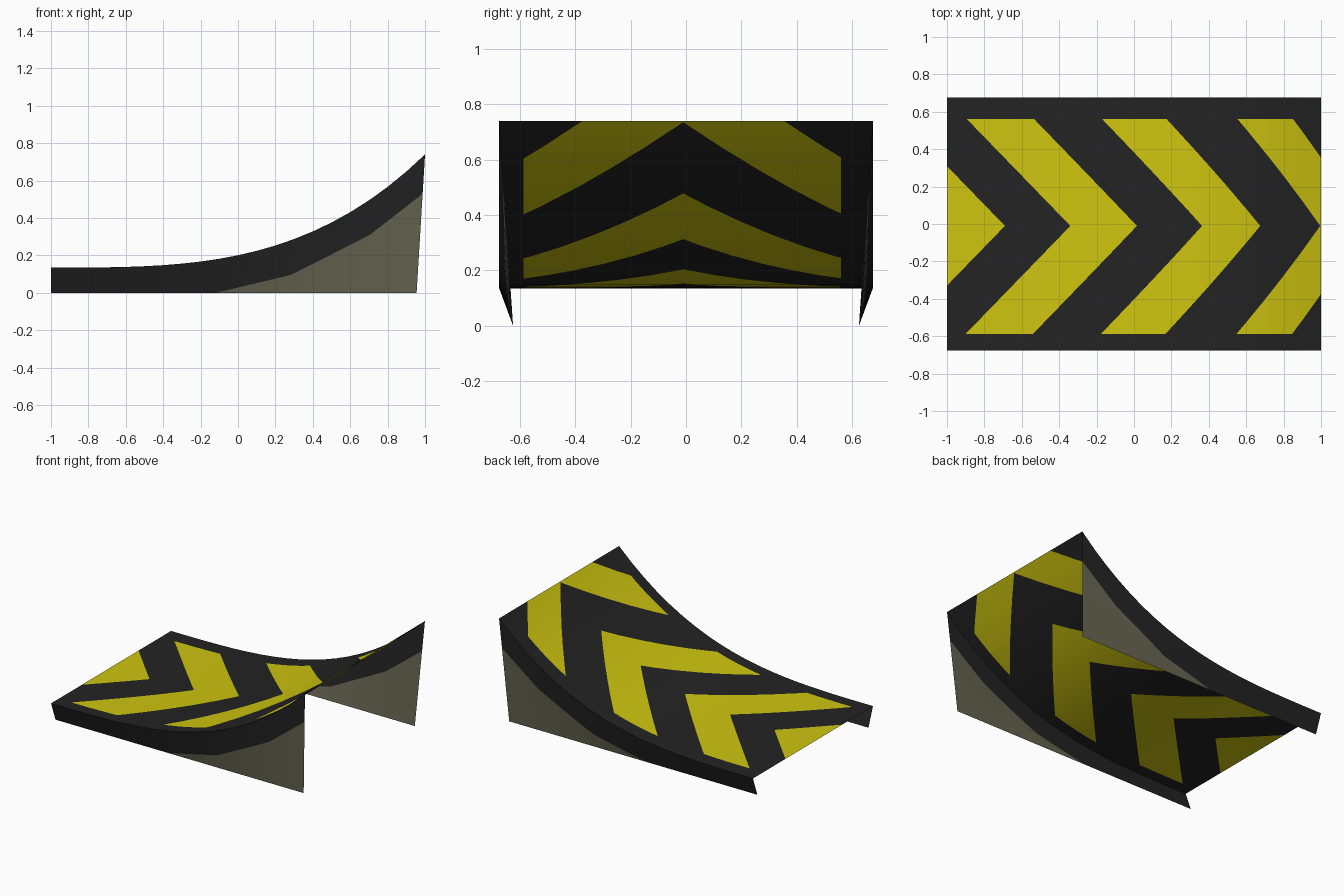
import bpy, bmesh, math
from mathutils import Vector

if "Cube" in bpy.data.objects:
    bpy.data.objects.remove(bpy.data.objects["Cube"])


def material(name, rgb):
    m = bpy.data.materials.new(name)
    m.diffuse_color = (*rgb, 1)
    m.use_nodes = True
    m.node_tree.nodes["Principled BSDF"].inputs["Base Color"].default_value = m.diffuse_color
    return m


black = material("black rubber", (0.017, 0.017, 0.017))
yellow = material("warning yellow", (0.62, 0.56, 0.005))
grey = material("olive grey", (0.135, 0.13, 0.083))

HALF = 0.675          # half width of the deck
FOOT = 0.625          # half width at the ground


def height(x):
    return 0.135 + 0.605 * max(0, (x + 1) / 2) ** 3.2


# Arc length table: painted chevrons are straight when the deck is unrolled
N = 400
xs = [-1 + 2 * i / N for i in range(N + 1)]
arc = [-1.0]
for a, b in zip(xs, xs[1:]):
    arc.append(arc[-1] + math.hypot(b - a, height(b) - height(a)))


def lerp_table(v, src, dst):
    if v <= src[0]:
        return dst[0]
    for i in range(len(src) - 1):
        if v <= src[i + 1]:
            f = (v - src[i]) / (src[i + 1] - src[i])
            return dst[i] + f * (dst[i + 1] - dst[i])
    return dst[-1]


STATIONS = sorted([-1 + i * 0.1 for i in range(21)] + [0.72])


def finish(bm, name, mats):
    me = bpy.data.meshes.new(name)
    bm.to_mesh(me)
    bm.free()
    for m in mats:
        me.materials.append(m)
    for p in me.polygons:
        p.use_smooth = True
    ob = bpy.data.objects.new(name, me)
    bpy.context.collection.objects.link(ob)
    return ob


# Deck: flat unrolled sheet, cut along the chevrons, then bent to the curve
MID, Y0, Y1, SLOPE = -0.01, -0.588, 0.561, 0.97
TIPS = [-0.69, -0.34, 0.02, 0.385, 0.738, 1.15, 1.51]
bm = bmesh.new()
bm.faces.new([bm.verts.new(c) for c in
              ((-1, -HALF, 0), (arc[-1], -HALF, 0), (arc[-1], HALF, 0), (-1, HALF, 0))])


def cut(co, no, keep=lambda c: True):
    faces = [f for f in bm.faces if keep(f.calc_center_median())]
    geom = faces + list({e for f in faces for e in f.edges}) + list({v for f in faces for v in f.verts})
    bmesh.ops.bisect_plane(bm, geom=geom, dist=1e-5, plane_co=co, plane_no=no)


for y in (Y0, MID, Y1):
    cut((0, y, 0), (0, 1, 0))
for tip in TIPS:
    for side in (-1, 1):
        cut((tip, MID, 0), (1, side * SLOPE, 0),
            lambda c: Y0 < c.y < Y1 and (c.y - MID) * side > 0)
for x in STATIONS[1:-1]:
    cut((lerp_table(x, xs, arc), 0, 0), (1, 0, 0))
for f in bm.faces:
    c = f.calc_center_median()
    s = c.x + SLOPE * abs(c.y - MID)
    band = sum(s > t for t in TIPS)
    f.material_index = int(Y0 < c.y < Y1 and band % 2 == 0)
    if f.normal.z < 0:
        f.normal_flip()
bmesh.ops.triangulate(bm, faces=[f for f in bm.faces if len(f.verts) > 4])
for v in bm.verts:
    x = lerp_table(v.co.x, arc, xs)
    # keep points on the straight chords between stations
    v.co.z = lerp_table(x, STATIONS, [height(t) for t in STATIONS])
    v.co.x = x
finish(bm, "ramp_deck", [black, yellow])


# Side skirts: leaning walls with a black band above a grey panel
def skirt(name, side):
    bm = bmesh.new()
    rows = []
    for x in STATIONS:
        top = Vector((x, side * HALF, height(x)))
        foot = Vector((x - 0.0225 * (x + 1), side * FOOT, 0))
        zb = lerp_table(x, [-0.1, 0.3, 0.72, 1], [0, 0.095, 0.31, 0.53])
        mid = foot.lerp(top, zb / top.z)
        rows.append([bm.verts.new(p) for p in (top, mid, foot)])
    for a, b in zip(rows, rows[1:]):
        for k in (0, 1):
            f = bm.faces.new((a[k], a[k + 1], b[k + 1], b[k]))
            f.material_index = k
    bmesh.ops.remove_doubles(bm, verts=bm.verts[:], dist=1e-4)
    for f in bm.faces:
        f.normal_update()
        if f.normal.y * side < 0:
            f.normal_flip()
    finish(bm, name, [black, grey])


skirt("front_skirt", -1)
skirt("back_skirt", 1)
